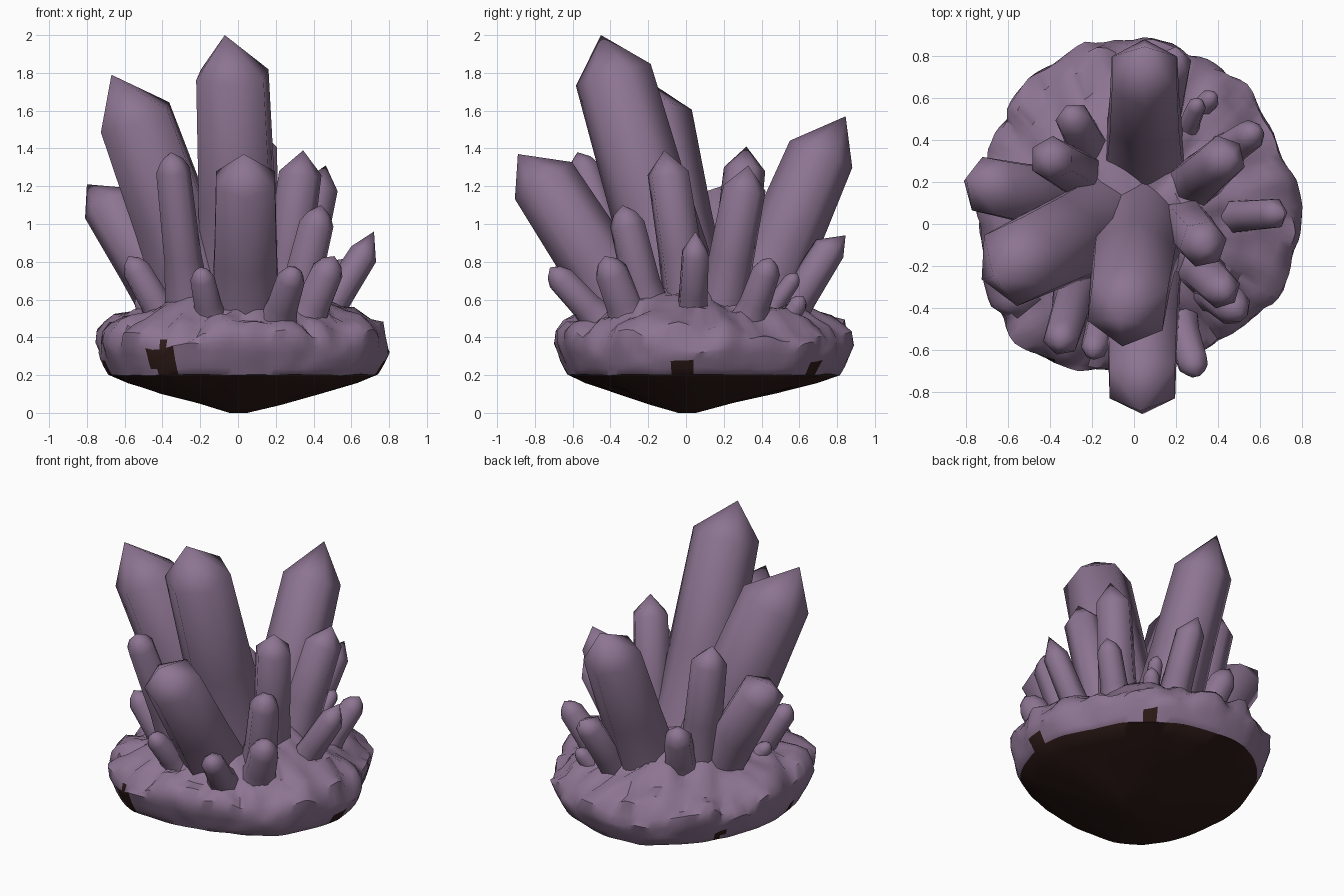
import bpy, bmesh, math
from mathutils import Vector, noise

if "Cube" in bpy.data.objects:
    bpy.data.objects.remove(bpy.data.objects["Cube"])


def material(name, rgb):
    m = bpy.data.materials.new(name)
    m.diffuse_color = (*rgb, 1)
    m.use_nodes = True
    m.node_tree.nodes["Principled BSDF"].inputs["Base Color"].default_value = m.diffuse_color
    return m


PURPLE = material("dusty purple", (0.265, 0.175, 0.285))
DARK = material("dark brown", (0.027, 0.011, 0.009))


def finish(bm, name, mats, angle):
    bmesh.ops.recalc_face_normals(bm, faces=bm.faces)
    me = bpy.data.meshes.new(name)
    bm.to_mesh(me)
    bm.free()
    for m in mats:
        me.materials.append(m)
    ob = bpy.data.objects.new(name, me)
    bpy.context.collection.objects.link(ob)
    bpy.ops.object.select_all(action='DESELECT')
    ob.select_set(True)
    bpy.context.view_layer.objects.active = ob
    bpy.ops.object.shade_smooth_by_angle(angle=math.radians(angle))
    return ob


def skin(bm, rings, tip):
    """Bridge equal rings of points, cap the start, fan the end to a tip."""
    vs = [[bm.verts.new(p) for p in ring] for ring in rings]
    n = len(vs[0])
    for a, b in zip(vs, vs[1:]):
        for i in range(n):
            j = (i + 1) % n
            bm.faces.new((a[i], a[j], b[j], b[i]))
    top = bm.verts.new(tip)
    for i in range(n):
        bm.faces.new((vs[-1][i], vs[-1][(i + 1) % n], top))
    bm.faces.new(vs[0][::-1])


def crystal(name, base, tip, r, shoulder=None, sides=6):
    """Tilted prism with a flared foot and a pointed (or blunt, if small) end."""
    base, tip = Vector(base), Vector(tip)
    small = shoulder is None
    shoulder = Vector(shoulder) if shoulder else tip - (tip - base).normalized() * r * 1.1
    axis = shoulder - base
    d = axis.normalized()
    u = d.cross(Vector((0, 0, 1))).normalized()
    v = u.cross(d)
    if small:
        stations = [(base, 1.6), (base + axis * 0.22, 1.3), (base + axis * 0.45, 1.1),
                    (shoulder, 1.0), (shoulder.lerp(tip, 0.55), 0.66)]
    else:
        stations = [(base, 1.3), (base + axis * 0.25, 1.12), (base + axis * 0.5, 1.06), (shoulder, 1.0)]
    rings = []
    for c, k in stations:
        ring = []
        for i in range(sides):
            a = math.radians(30) + math.tau * i / sides
            ring.append(c + (u * math.cos(a) + v * math.sin(a)) * r * k)
        rings.append(ring)
    bm = bmesh.new()
    skin(bm, rings, tip)
    return finish(bm, name, [PURPLE], 62)


# Large and middle crystals: base, tip, radius, shoulder centre
crystal("tall_crystal", (0.02, 0.0, 0.45), (-0.07, -0.45, 2.0), 0.208, (-0.03, -0.385, 1.79))
crystal("left_tall_crystal", (-0.16, 0.0, 0.5), (-0.67, -0.25, 1.79), 0.215, (-0.545, -0.18, 1.565))
crystal("back_crystal", (0.05, 0.32, 0.45), (0.05, 0.845, 1.57), 0.18, (0.05, 0.715, 1.37))
crystal("front_crystal", (0.04, -0.23, 0.42), (0.03, -0.89, 1.37), 0.18, (0.04, -0.755, 1.23))
crystal("left_crystal", (-0.28, 0.1, 0.45), (-0.8, 0.22, 1.21), 0.15, (-0.685, 0.18, 1.11))

# Slim crystals: base, tip, radius, sharp ones also have a shoulder centre
SLIM = [
    ((-0.25, -0.24, 0.45), (-0.355, -0.575, 1.38), 0.092),
    ((0.22, 0.03, 0.45), (0.345, -0.115, 1.39), 0.115, (0.33, -0.095, 1.27)),
    ((0.26, 0.17, 0.45), (0.465, 0.33, 1.31), 0.115, (0.42, 0.31, 1.19)),
    ((-0.24, 0.22, 0.45), (-0.42, 0.32, 1.41), 0.11, (-0.39, 0.31, 1.29)),
    ((0.28, -0.18, 0.45), (0.44, -0.335, 1.10), 0.095),
    ((0.42, 0.03, 0.45), (0.72, 0.05, 0.96), 0.078, (0.665, 0.05, 0.84)),
    ((0.13, 0.48, 0.42), (0.2, 0.845, 0.94), 0.088, (0.19, 0.76, 0.87)),
    ((-0.2, 0.33, 0.5), (-0.31, 0.54, 0.9), 0.09),
]
for i, s in enumerate(SLIM):
    crystal(f"slim_crystal_{i + 1}", *s)

# Short stubby crystals around the cluster
STUBBY = [
    ((0.2, -0.42, 0.45), (0.3, -0.72, 0.77), 0.075),
    ((0.34, -0.28, 0.45), (0.51, -0.43, 0.83), 0.09),
    ((-0.14, -0.42, 0.47), (-0.2, -0.63, 0.77), 0.065),
    ((-0.36, -0.2, 0.45), (-0.58, -0.28, 0.83), 0.075),
    ((0.4, 0.32, 0.45), (0.59, 0.45, 0.82), 0.075),
    ((0.24, 0.42, 0.5), (0.31, 0.59, 0.74), 0.045),
    ((-0.4, -0.1, 0.45), (-0.54, -0.12, 0.62), 0.05),
    ((0.28, 0.5, 0.42), (0.38, 0.62, 0.62), 0.05),
]
for i, s in enumerate(STUBBY):
    crystal(f"stubby_crystal_{i + 1}", *s, sides=8)

# Rock base: plan outline every 15 degrees, swept through a height profile
OUTLINE = [.81, .81, .79, .84, .86, .87, .89, .90, .86, .82, .77, .76,
           .75, .75, .77, .79, .77, .71, .67, .66, .68, .72, .77, .78]
PROFILE = [(0.06, 0.0), (0.28, 0.048), (0.55, 0.105), (0.78, 0.16), (0.915, 0.203), (0.94, 0.235),
           (0.965, 0.27), (0.985, 0.31), (1.0, 0.35), (0.99, 0.40), (0.93, 0.445), (0.85, 0.485),
           (0.75, 0.525), (0.65, 0.565), (0.54, 0.605), (0.42, 0.645), (0.3, 0.68), (0.16, 0.69)]
N = 120
rings = []
for k, z in PROFILE:
    ring = []
    for i in range(N):
        a = math.tau * i / N
        f = i * 24 / N
        j = int(f)
        r = k * (OUTLINE[j] + (OUTLINE[(j + 1) % 24] - OUTLINE[j]) * (f - j))
        p = Vector((r * math.cos(a), r * math.sin(a), z))
        if z > 0.21:  # boulder-like swellings parted by creases
            fade = min(1, (z - 0.2) * 6)
            ridge = abs(noise.noise(p * 3.6 + Vector((2, 5, 0))))
            lump = 0.16 * min(ridge, 0.3) - 0.03 + noise.noise(p * 9) * 0.022
            p.x *= 1 + lump * fade
            p.y *= 1 + lump * fade
            p.z += fade * (0.16 * min(ridge, 0.3) - 0.02 + noise.noise(p * 8) * 0.03)
        elif z > 0.01:
            p.z += noise.noise(p * 6) * 0.01
        ring.append(p)
    rings.append(ring)
bm = bmesh.new()
skin(bm, rings, (0, 0, 0.7))

# Dark underside, plus a few patches creeping up the rim
PATCHES = [((-0.40, -0.62, 0.29), 0.08), ((-0.37, -0.62, 0.23), 0.05), ((0.76, -0.02, 0.24), 0.055),
           ((0.66, 0.47, 0.26), 0.045), ((0.67, 0.47, 0.22), 0.05),
           ((0.45, 0.70, 0.23), 0.06), ((-0.6, 0.5, 0.23), 0.05), ((-0.72, -0.1, 0.23), 0.05)]
for f in bm.faces:
    c = f.calc_center_median()
    near = any((c - Vector(p)).length < d for p, d in PATCHES)
    f.material_index = 1 if c.z < 0.2 or near else 0
finish(bm, "rock_base", [PURPLE, DARK], 40)
